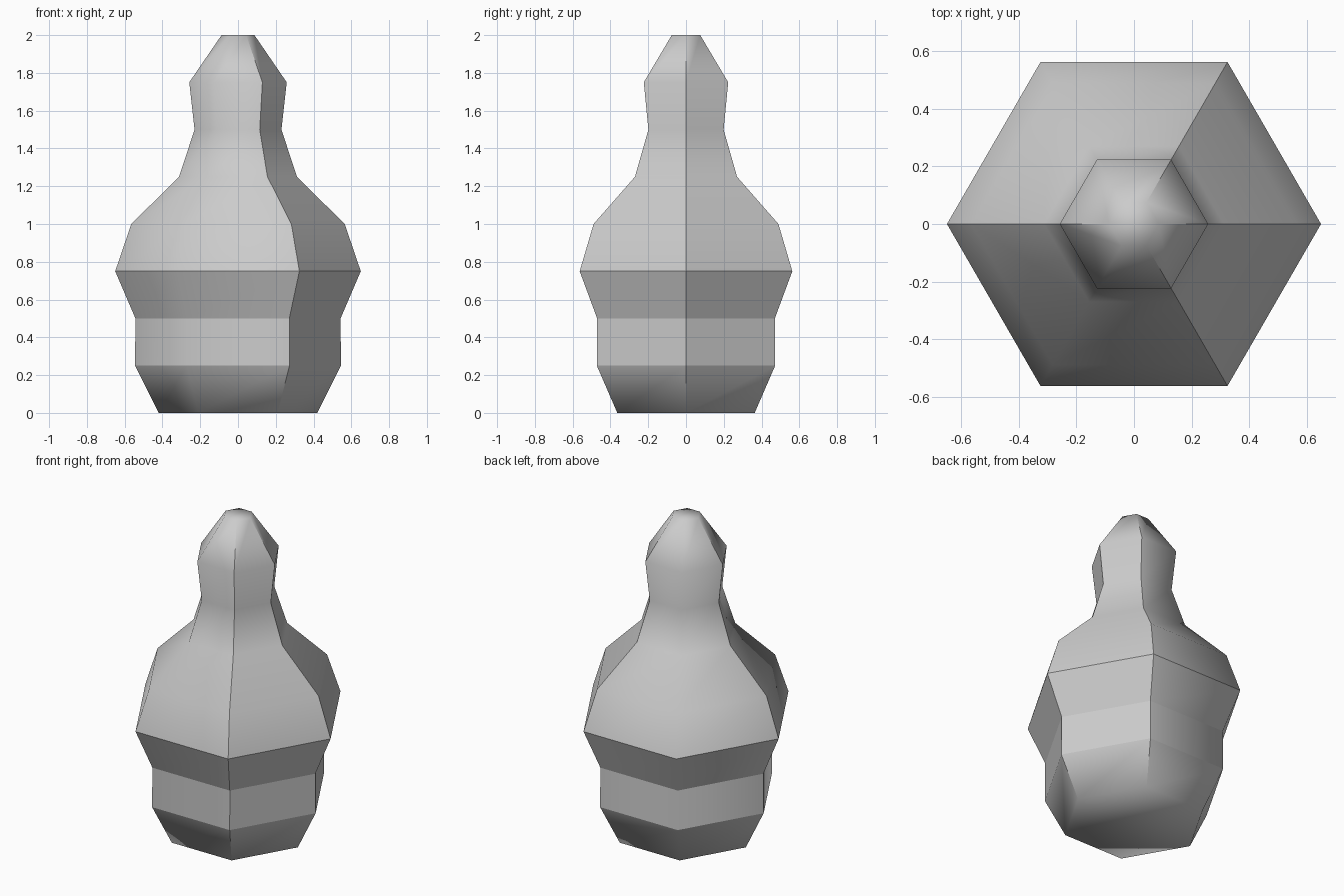
import bpy, bmesh
from math import cos, sin, pi

if "Cube" in bpy.data.objects:
    bpy.data.objects.remove(bpy.data.objects["Cube"])

SIDES = 6
# (radius, height) profile from base to tip
PROFILE = [(0.42, 0), (0.545, 0.25), (0.543, 0.5), (0.65, 0.75), (0.565, 1.0),
           (0.312, 1.25), (0.23, 1.5), (0.258, 1.75), (0.087, 2.0)]
CREASED_COLUMNS = {0, 1, 3, 5}
CREASED_RINGS = {1, 2, 3}

bm = bmesh.new()
rings = [[bm.verts.new((r * cos(2 * pi * i / SIDES), r * sin(2 * pi * i / SIDES), z))
          for i in range(SIDES)] for r, z in PROFILE]

# Side walls
for low, high in zip(rings, rings[1:]):
    for i in range(SIDES):
        j = (i + 1) % SIDES
        bm.faces.new((low[i], low[j], high[j], high[i]))

# Base and tip caps
bm.faces.new(rings[0][::-1])
bm.faces.new(rings[-1])
for face in bm.faces:
    face.smooth = True

# Hard creases along the corners and the lower bands
for i in CREASED_COLUMNS:
    for low, high in zip(rings, rings[1:]):
        bm.edges.get((low[i], high[i])).smooth = False
for k in CREASED_RINGS:
    for i in range(SIDES):
        bm.edges.get((rings[k][i], rings[k][(i + 1) % SIDES])).smooth = False

mesh = bpy.data.meshes.new("bottle_body")
bm.to_mesh(mesh)
bm.free()
bpy.context.collection.objects.link(bpy.data.objects.new("bottle_body", mesh))
